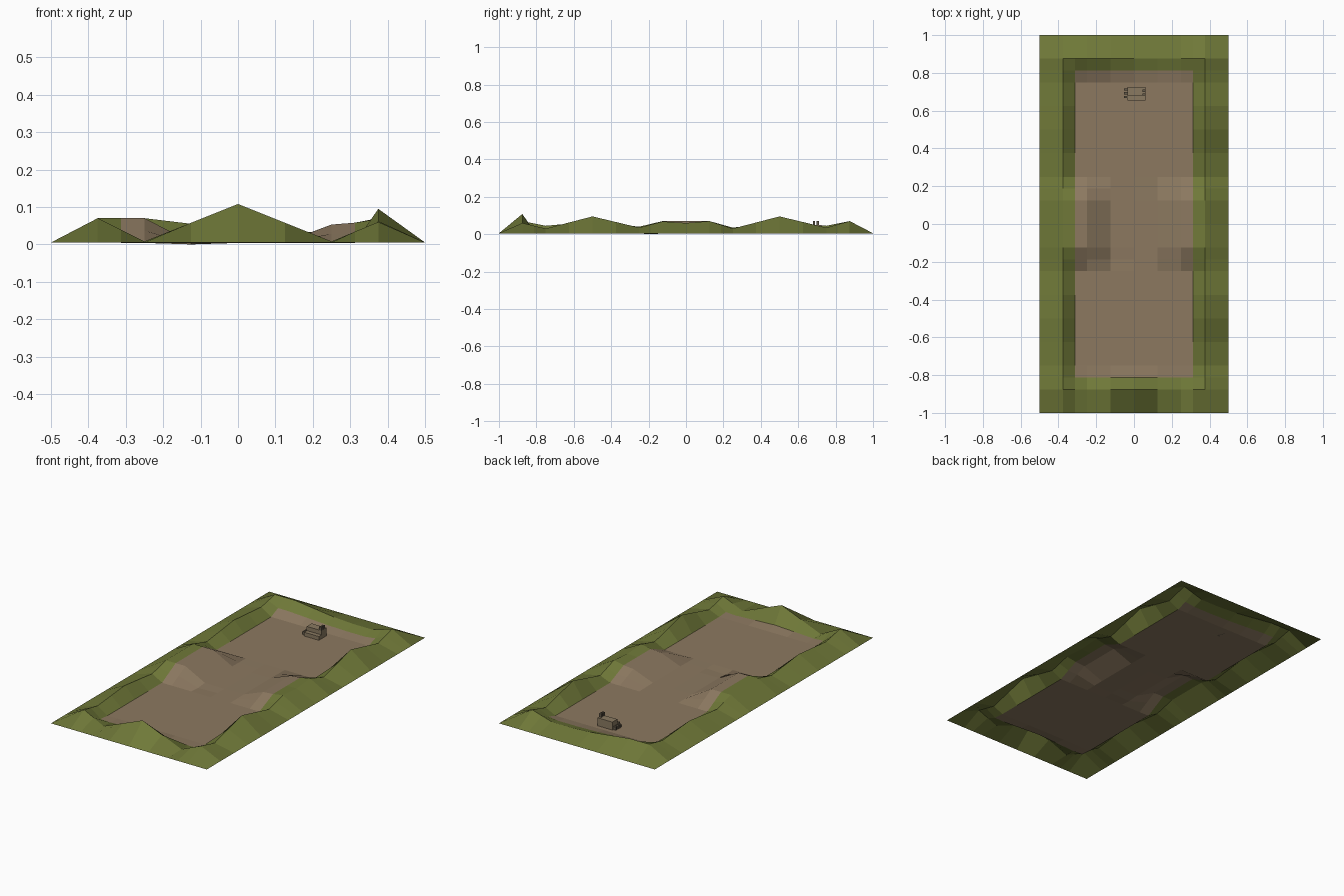
import bpy, bmesh

if "Cube" in bpy.data.objects:
    bpy.data.objects.remove(bpy.data.objects["Cube"])

def mat(name, rgb):
    m = bpy.data.materials.new(name)
    m.diffuse_color = (*rgb, 1)
    m.use_nodes = True
    m.node_tree.nodes["Principled BSDF"].inputs["Base Color"].default_value = m.diffuse_color
    return m

GRASS = mat("grass_green", (0.160, 0.190, 0.040))
DIRT = mat("dirt_brown", (0.262, 0.190, 0.117))
WOOD = mat("crate_brown", (0.255, 0.195, 0.120))
DARK = mat("crate_dark", (0.130, 0.105, 0.070))

EDGE, FLOOR = 0.005, 0.004

def lerp(points, t):
    """Height along a profile of (position, height) points."""
    for (a, za), (b, zb) in zip(points, points[1:]):
        if a <= t <= b:
            return za + (zb - za) * (t - a) / (b - a)
    return EDGE

# Crest profiles of the four banks
RIGHT = [(-1, EDGE), (-.875, .06), (-.75, .03), (-.5, .095), (-.25, .035), (-.125, .068),
         (0, .06), (.125, .07), (.25, .03), (.5, .095), (.75, .035), (.875, .07), (1, EDGE)]
LEFT = [(-1, EDGE), (-.875, .07), (-.75, .045), (-.5, .068), (-.25, .04), (-.125, .07),
        (.125, .07), (.25, .035), (.5, .065), (.75, .045), (.875, .07), (1, EDGE)]
FRONT = [(-.5, EDGE), (-.375, .07), (-.25, .008), (0, .108), (.25, .008), (.375, .06), (.5, EDGE)]
BACK = [(-.5, EDGE), (-.375, .07), (-.25, .07), (-.125, .055), (0, .04), (.125, .033),
        (.25, .033), (.375, .07), (.5, EDGE)]
# Mounds that narrow the middle of the pitch, across and along
MOUND_X = [(-.375, .07), (-.25, .07), (-.125, .006), (0, .004), (.125, .006), (.25, .053), (.375, .063)]
MOUND_Y = [(-1, 0), (-.25, 0), (-.125, 1), (.125, 1), (.1876, .5), (.25, 0), (1, 0)]

def height(x, y):
    if abs(x) > .49 or abs(y) > .99:
        return EDGE
    if abs(y) == .875:
        return lerp(FRONT if y < 0 else BACK, x)
    if abs(x) == .375:
        return lerp(RIGHT if x > 0 else LEFT, y)
    if (x, y) == (-.125, -.1875):
        return 0
    w = lerp(MOUND_Y, y)
    z = FLOOR + (lerp(MOUND_X, x) - FLOOR) * w
    if y == .8125:
        z = .45 * lerp(BACK, x)
    elif y == -.8125:
        z = FLOOR + .12 * lerp(FRONT, x)
    return z

# Terrain: banked border around a dirt floor
xs = sorted([i / 8 for i in range(-4, 5)] + [-.3125, .3125])
ys = sorted([i / 8 for i in range(-8, 9)] + [-.8125, -.1875, .1875, .8125])
bm = bmesh.new()
grid = [[bm.verts.new((x, y, height(x, y))) for x in xs] for y in ys]
for j in range(len(ys) - 1):
    for i in range(len(xs) - 1):
        f = bm.faces.new((grid[j][i], grid[j][i + 1], grid[j + 1][i + 1], grid[j + 1][i]))
        c = f.calc_center_median()
        f.material_index = int(abs(c.x) < .3125 and abs(c.y) < .8125)
me = bpy.data.meshes.new("terrain")
bm.to_mesh(me)
bm.free()
me.materials.append(GRASS)
me.materials.append(DIRT)
bpy.context.collection.objects.link(bpy.data.objects.new("terrain", me))

def box(name, lo, hi, m):
    bpy.ops.mesh.primitive_cube_add(size=1, location=[(a + b) / 2 for a, b in zip(lo, hi)])
    o = bpy.context.object
    o.name = name
    o.scale = [b - a for a, b in zip(lo, hi)]
    bpy.ops.object.transform_apply(location=False, rotation=False, scale=True)
    o.data.materials.append(m)

# Small stepped crate with posts
box("crate_body", (-.035, .68, FLOOR), (.06, .725, .05), WOOD)
box("crate_step", (-.035, .655, FLOOR), (.06, .68, .026), WOOD)
for k, y in enumerate((.685, .705)):
    box(f"crate_post_{k}", (.045, y - .006, .05), (.06, y + .006, .07), DARK)
for k, y in enumerate((.672, .692, .712)):
    box(f"crate_peg_{k}", (-.053, y - .006, FLOOR), (-.035, y + .006, .022), DARK)
